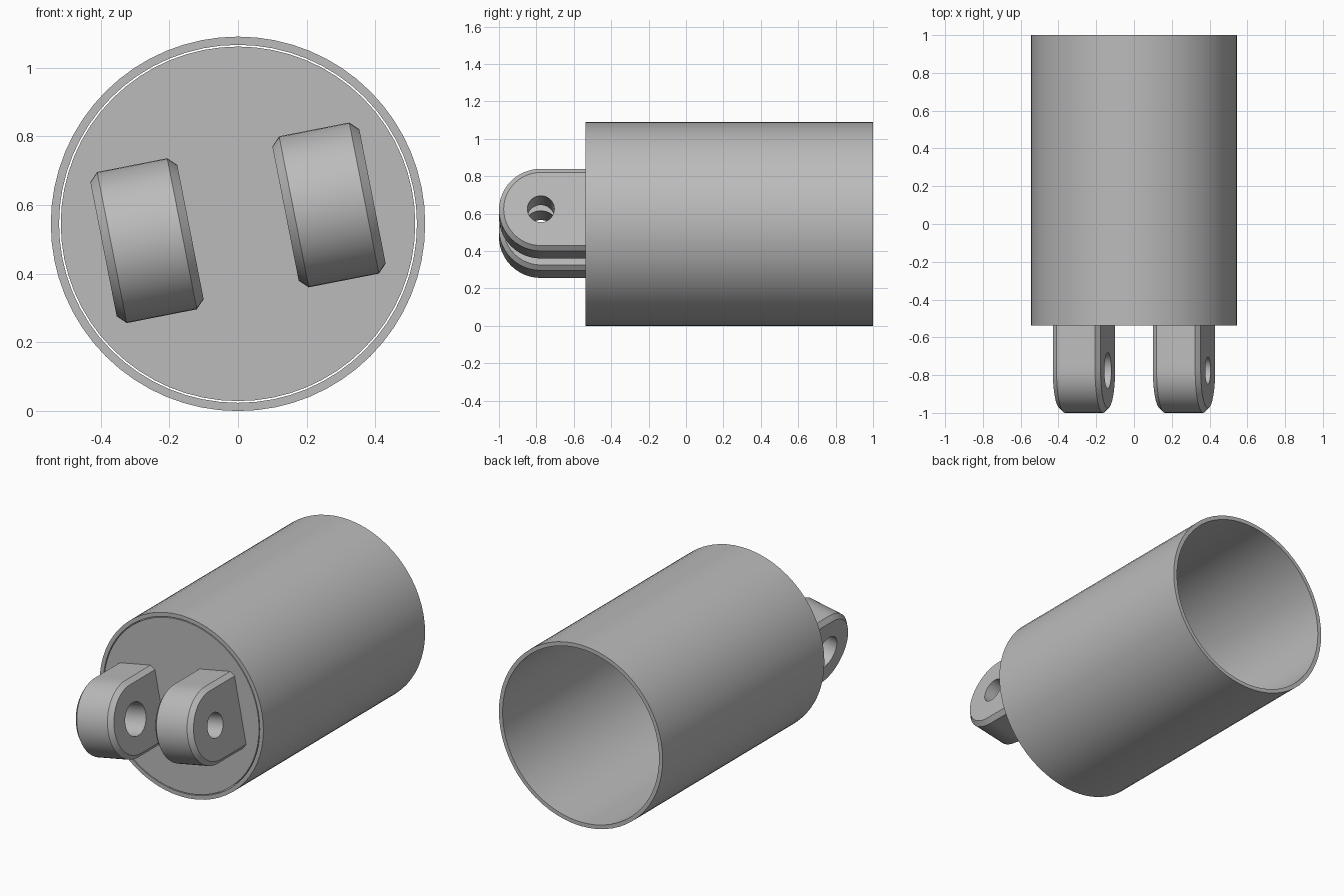
import bpy
import bmesh
from math import sin, cos, pi, radians
from mathutils import Matrix

if "Cube" in bpy.data.objects:
    bpy.data.objects.remove(bpy.data.objects["Cube"], do_unlink=True)

RADIUS = 0.545          # tube radius, also the axis height
FRONT, BACK = -0.537, 1.0
TILT = Matrix.Rotation(radians(-11.1), 4, 'Y')

grey = bpy.data.materials.new("plain grey")
grey.use_nodes = True
grey.diffuse_color = (0.5, 0.5, 0.5, 1)
grey.node_tree.nodes["Principled BSDF"].inputs["Base Color"].default_value = (0.5, 0.5, 0.5, 1)


def finish(name, bm, matrix):
    """Turn a bmesh into a smooth-shaded object with sharp edges kept."""
    bmesh.ops.recalc_face_normals(bm, faces=bm.faces)
    mesh = bpy.data.meshes.new(name)
    bm.to_mesh(mesh)
    bm.free()
    mesh.transform(matrix)
    mesh.materials.append(grey)
    obj = bpy.data.objects.new(name, mesh)
    bpy.context.collection.objects.link(obj)
    bpy.ops.object.select_all(action='DESELECT')
    obj.select_set(True)
    bpy.context.view_layer.objects.active = obj
    bpy.ops.object.shade_smooth_by_angle(angle=radians(20))


def ring_solid(name, loops, matrix):
    """Join matching loops one after another and close the last to the first."""
    bm = bmesh.new()
    rings = [[bm.verts.new(p) for p in loop] for loop in loops]
    n = len(rings[0])
    for a, b in zip(rings, rings[1:] + rings[:1]):
        for i in range(n):
            j = (i + 1) % n
            bm.faces.new((a[i], a[j], b[j], b[i]))
    finish(name, bm, matrix)


def circle(radius, y, n=64):
    return [(radius * cos(2 * pi * i / n), y, radius * sin(2 * pi * i / n)) for i in range(n)]


def lug_loop(x, radius, length, n=48):
    """Round at the front (-y), square at the back (+y)."""
    points = []
    for i in range(n):
        c, s = cos(2 * pi * i / n), sin(2 * pi * i / n)
        if c > 1e-6:
            t = 1 / max(abs(c), abs(s))
            points.append((x, length * c * t, radius * s * t))
        else:
            points.append((x, radius * c, radius * s))
    return points


def hole_loop(x, radius, n=48):
    return [(x, radius * cos(2 * pi * i / n), radius * sin(2 * pi * i / n)) for i in range(n)]


axis = Matrix.Translation((0, 0, RADIUS))

# Open tube
INNER = 0.521
ring_solid("outer_tube", [circle(RADIUS, FRONT), circle(RADIUS, BACK),
                          circle(INNER, BACK), circle(INNER, FRONT)], axis)

# End disc, with a hairline gap to the tube
THICK = 0.1
bm = bmesh.new()
bmesh.ops.create_cone(bm, cap_ends=True, segments=64, radius1=0.516, radius2=0.516, depth=THICK)
finish("end_disc", bm, Matrix.Translation((0, FRONT + THICK / 2, RADIUS)) @ Matrix.Rotation(pi / 2, 4, 'X'))

# Two tilted lugs with chamfered outlines and pin holes
HALF, CHAMFER, ROUND, LENGTH = 0.129, 0.025, 0.224, 0.25
for name, x, hole in (("left_lug", 0.27, 0.072), ("right_lug", -0.27, 0.096)):
    loops = [hole_loop(-HALF, hole),
             lug_loop(-HALF, ROUND - CHAMFER, LENGTH),
             lug_loop(CHAMFER - HALF, ROUND, LENGTH),
             lug_loop(HALF - CHAMFER, ROUND, LENGTH),
             lug_loop(HALF, ROUND - CHAMFER, LENGTH),
             hole_loop(HALF, hole)]
    place = Matrix.Translation((0, ROUND - 1, RADIUS + 0.003)) @ TILT @ Matrix.Translation((x, 0, 0))
    ring_solid(name, loops, place)
